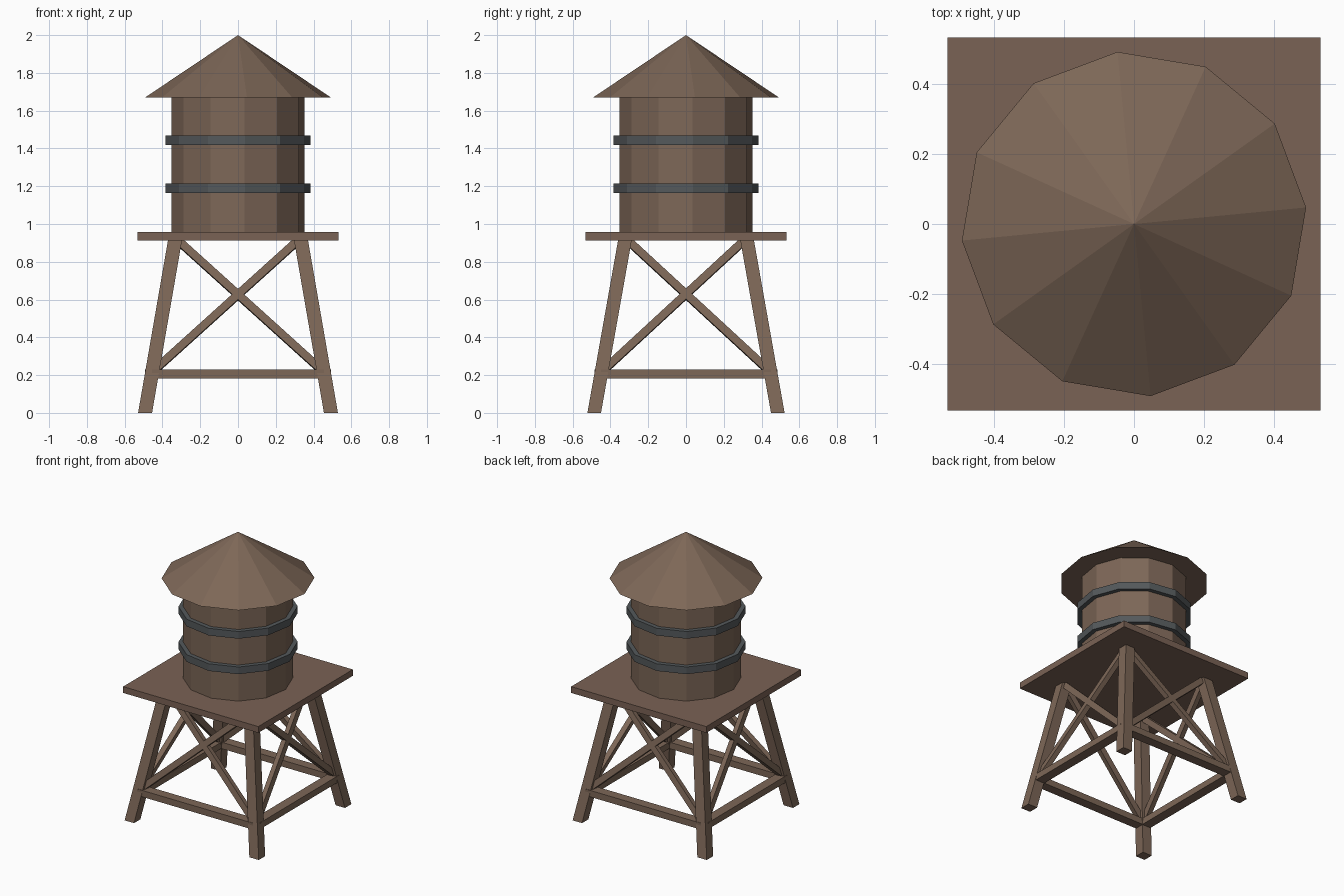
import bpy, bmesh, math
from mathutils import Vector, Matrix

cube = bpy.data.objects.get("Cube")
if cube:
    bpy.data.objects.remove(cube, do_unlink=True)


def material(name, rgb):
    m = bpy.data.materials.new(name)
    m.use_nodes = True
    m.diffuse_color = (*rgb, 1)
    m.node_tree.nodes["Principled BSDF"].inputs["Base Color"].default_value = (*rgb, 1)
    return m


WOOD = material("brown wood", (0.205, 0.135, 0.095))
DECK = material("reddish brown wood", (0.195, 0.122, 0.09))
IRON = material("dark grey iron", (0.088, 0.098, 0.104))

SIDES = 12
TURN = Matrix.Rotation(math.radians(5.5), 4, "Z")
DECK_BOTTOM, DECK_TOP, EAVES, PEAK = 0.912, 0.957, 1.67, 2.0


def add_object(name, bm, mat):
    bmesh.ops.recalc_face_normals(bm, faces=bm.faces)
    mesh = bpy.data.meshes.new(name)
    bm.to_mesh(mesh)
    bm.free()
    mesh.materials.append(mat)
    obj = bpy.data.objects.new(name, mesh)
    bpy.context.collection.objects.link(obj)
    return obj


def drum(name, bottom, top, r_bottom, r_top, mat):
    """Flat-sided cylinder or cone between two heights."""
    bm = bmesh.new()
    bmesh.ops.create_cone(bm, cap_ends=True, segments=SIDES, radius1=r_bottom,
                          radius2=r_top, depth=top - bottom)
    bmesh.ops.remove_doubles(bm, verts=bm.verts, dist=0.0001)
    # the cone starts on the y axis, so the small turn keeps the fourfold layout
    bm.transform(Matrix.Translation((0, 0, (bottom + top) / 2)) @ TURN)
    return add_object(name, bm, mat)


def hoop(name, bottom, top, inner, outer, mat):
    """Flat-sided ring of rectangular section."""
    bm = bmesh.new()
    section = [(inner, bottom), (outer, bottom), (outer, top), (inner, top)]
    rings = []
    for i in range(SIDES):
        a = math.tau * i / SIDES
        rings.append([bm.verts.new((r * math.cos(a), r * math.sin(a), z)) for r, z in section])
    for i in range(SIDES):
        a, b = rings[i], rings[(i + 1) % SIDES]
        for k in range(4):
            n = (k + 1) % 4
            bm.faces.new((a[k], b[k], b[n], a[n]))
    bm.transform(TURN)
    return add_object(name, bm, mat)


def timber(name, start, end, normal, width, depth, mat):
    """Square-ended beam; depth is measured along the given normal."""
    start, end = Vector(start), Vector(end)
    along = (end - start).normalized()
    across = along.cross(Vector(normal)).normalized()
    out = across.cross(along)
    bm = bmesh.new()
    bmesh.ops.create_cube(bm, size=1)
    for v in bm.verts:
        x, y, z = v.co
        v.co = (start + end) / 2 + across * x * width + out * y * depth + (end - start) * z
    return add_object(name, bm, mat)


def leg_point(sx, sy, z):
    """Centre of a leg at a given height."""
    t = z / DECK_BOTTOM
    return Vector((sx * (0.492 - 0.158 * t), sy * (0.486 - 0.162 * t), z))


# Splayed legs with level feet
for sx, side in ((1, "left"), (-1, "right")):
    for sy, end in ((-1, "front"), (1, "back")):
        bm = bmesh.new()
        bmesh.ops.create_cube(bm, size=1)
        for v in bm.verts:
            c = leg_point(sx, sy, DECK_BOTTOM + 0.005 if v.co.z > 0 else 0)
            v.co = c + Vector((v.co.x * 0.074, v.co.y * 0.072, 0))
        add_object(f"{end}_{side}_leg", bm, WOOD)

# Lower rail and crossed braces on each side of the frame
FACES = {
    "front": ((-1, -1), (1, -1)),
    "left": ((1, -1), (1, 1)),
    "back": ((1, 1), (-1, 1)),
    "right": ((-1, 1), (-1, -1)),
}
for face, (a, b) in FACES.items():
    outward = Vector((a[0] + b[0], a[1] + b[1], 0)) / 2
    timber(face + "_rail", leg_point(*a, 0.206), leg_point(*b, 0.206), outward,
           0.046, 0.07, WOOD)
    slope = outward + Vector((0, 0, 0.175))
    for label, p, q in (("rising", a, b), ("falling", b, a)):
        timber(f"{face}_{label}_brace", leg_point(*p, 0.215), leg_point(*q, 0.925),
               slope, 0.042, 0.036, WOOD)

# Square platform
bm = bmesh.new()
bmesh.ops.create_cube(bm, size=1)
bm.transform(Matrix.Translation((0, 0, (DECK_BOTTOM + DECK_TOP) / 2))
             @ Matrix.Diagonal((1.066, 1.066, DECK_TOP - DECK_BOTTOM, 1)))
add_object("platform", bm, DECK)

# Tank, iron hoops and pointed roof
drum("tank", DECK_TOP, EAVES, 0.354, 0.354, WOOD)
hoop("lower_hoop", 1.164, 1.215, 0.345, 0.385, IRON)
hoop("upper_hoop", 1.417, 1.468, 0.345, 0.385, IRON)
drum("roof", EAVES, PEAK, 0.494, 0, WOOD)
